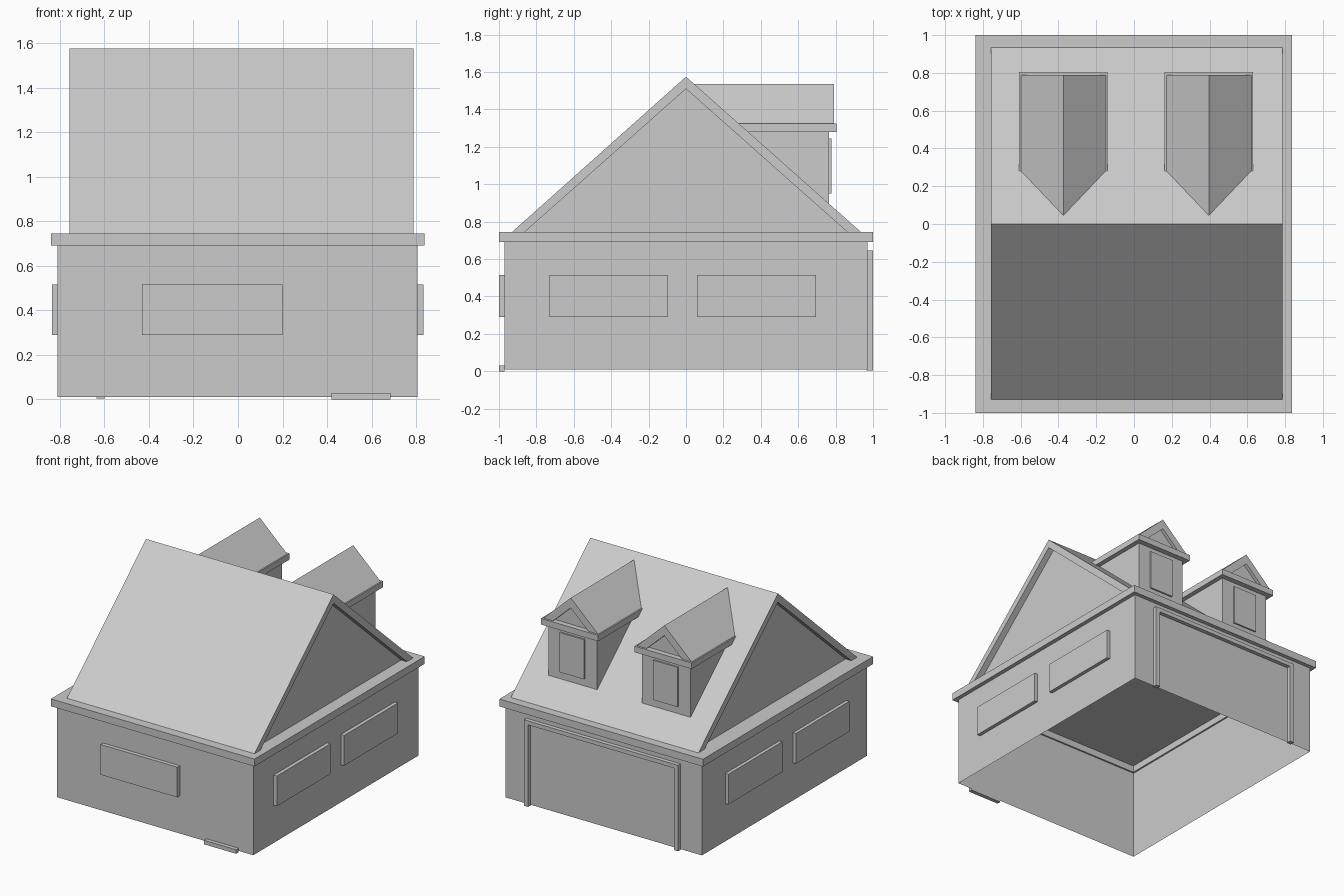
import bpy, bmesh
from mathutils import Vector

if "Cube" in bpy.data.objects:
    bpy.data.objects.remove(bpy.data.objects["Cube"])


def finish(name, bm):
    bmesh.ops.recalc_face_normals(bm, faces=bm.faces[:])
    me = bpy.data.meshes.new(name)
    bm.to_mesh(me)
    bm.free()
    ob = bpy.data.objects.new(name, me)
    bpy.context.collection.objects.link(ob)
    return ob


def prism(name, a, b):
    """Solid between two matching loops of points."""
    bm = bmesh.new()
    va, vb = ([bm.verts.new(p) for p in loop] for loop in (a, b))
    n = len(a)
    bm.faces.new(va)
    bm.faces.new(vb[::-1])
    for i in range(n):
        j = (i + 1) % n
        bm.faces.new((va[i], vb[i], vb[j], va[j]))
    return finish(name, bm)


def along_x(name, pts, x0, x1):
    return prism(name, [(x0, y, z) for y, z in pts], [(x1, y, z) for y, z in pts])


def box(name, x0, x1, y0, y1, z0, z1):
    return along_x(name, [(y0, z0), (y1, z0), (y1, z1), (y0, z1)], x0, x1)


def slope_y(z):
    """Depth of the back roof slope at height z."""
    return (1.575 - z) * 0.93 / 0.83


# Walls: thin shell open at the bottom
walls = bmesh.new()
ring = [(-.81, -.97), (.805, -.97), (.805, .97), (-.81, .97)]
low = [walls.verts.new((x, y, .01)) for x, y in ring]
top = [walls.verts.new((x, y, .69)) for x, y in ring]
for i in range(4):
    j = (i + 1) % 4
    walls.faces.new((low[i], low[j], top[j], top[i]))
finish("walls", walls)

# Eaves slab with a recessed ceiling underneath
eaves = box("eaves", -.84, .836, -1, 1, .69, .745)
bm = bmesh.new()
bm.from_mesh(eaves.data)
bm.normal_update()
bottom = [f for f in bm.faces if f.normal.z < -.9]
bmesh.ops.inset_region(bm, faces=bottom, thickness=.06)
raised = bmesh.ops.extrude_discrete_faces(bm, faces=bottom)["faces"]
bmesh.ops.translate(bm, vec=Vector((0, 0, .05)),
                    verts=list({v for f in raised for v in f.verts}))
bm.to_mesh(eaves.data)
bm.free()

# Main roof shell and recessed gable walls
along_x("main_roof", [(-.93, .745), (0, 1.575), (.935, .745),
                      (.862, .745), (0, 1.51), (-.862, .745)], -.757, .787)
along_x("gable_walls", [(-.862, .745), (0, 1.51), (.862, .745)], -.71, .74)

# Windows
box("front_window", -.43, .2, -1, -.97, .29, .515)
for i, (y0, y1) in enumerate([(-.73, -.10), (.06, .695)]):
    box(f"right_window_{i}", .805, .832, y0, y1, .29, .515)
    box(f"left_window_{i}", -.835, -.81, y0, y1, .29, .515)

# Front doorstep
box("doorstep", .42, .685, -1, -.97, 0, .03)

# Garage door frame on the back wall
frame = [(-.635, .005), (-.635, .645), (.635, .645), (.635, .005),
         (.6, .005), (.6, .615), (-.6, .615), (-.6, .005)]
prism("garage_frame", [(x, .965, z) for x, z in frame],
      [(x, 1, z) for x, z in frame])

# Two dormers, cut off where they meet the roof slope
for i, cx in enumerate((-.374, .396)):
    along_x(f"dormer_body_{i}", [(.765, 1.575 - .765 * .83 / .93), (.765, 1.28),
                                 (slope_y(1.28), 1.28)], cx - .2, cx + .2)
    along_x(f"dormer_eaves_{i}", [(slope_y(1.28), 1.28), (.805, 1.28), (.805, 1.325),
                                  (slope_y(1.325), 1.325)], cx - .235, cx + .235)
    box(f"dormer_window_{i}", cx - .1, cx + .1, .765, .777, .95, 1.245)
    shell = [(-.225, 1.325), (0, 1.535), (.225, 1.325),
             (.145, 1.325), (0, 1.46), (-.145, 1.325)]
    prism(f"dormer_roof_{i}", [(cx + x, .79, z) for x, z in shell],
          [(cx + x, slope_y(z), z) for x, z in shell])
    gable = [(-.145, 1.325), (0, 1.46), (.145, 1.325)]
    prism(f"dormer_gable_{i}", [(cx + x, .765, z) for x, z in gable],
          [(cx + x, slope_y(z), z) for x, z in gable])
